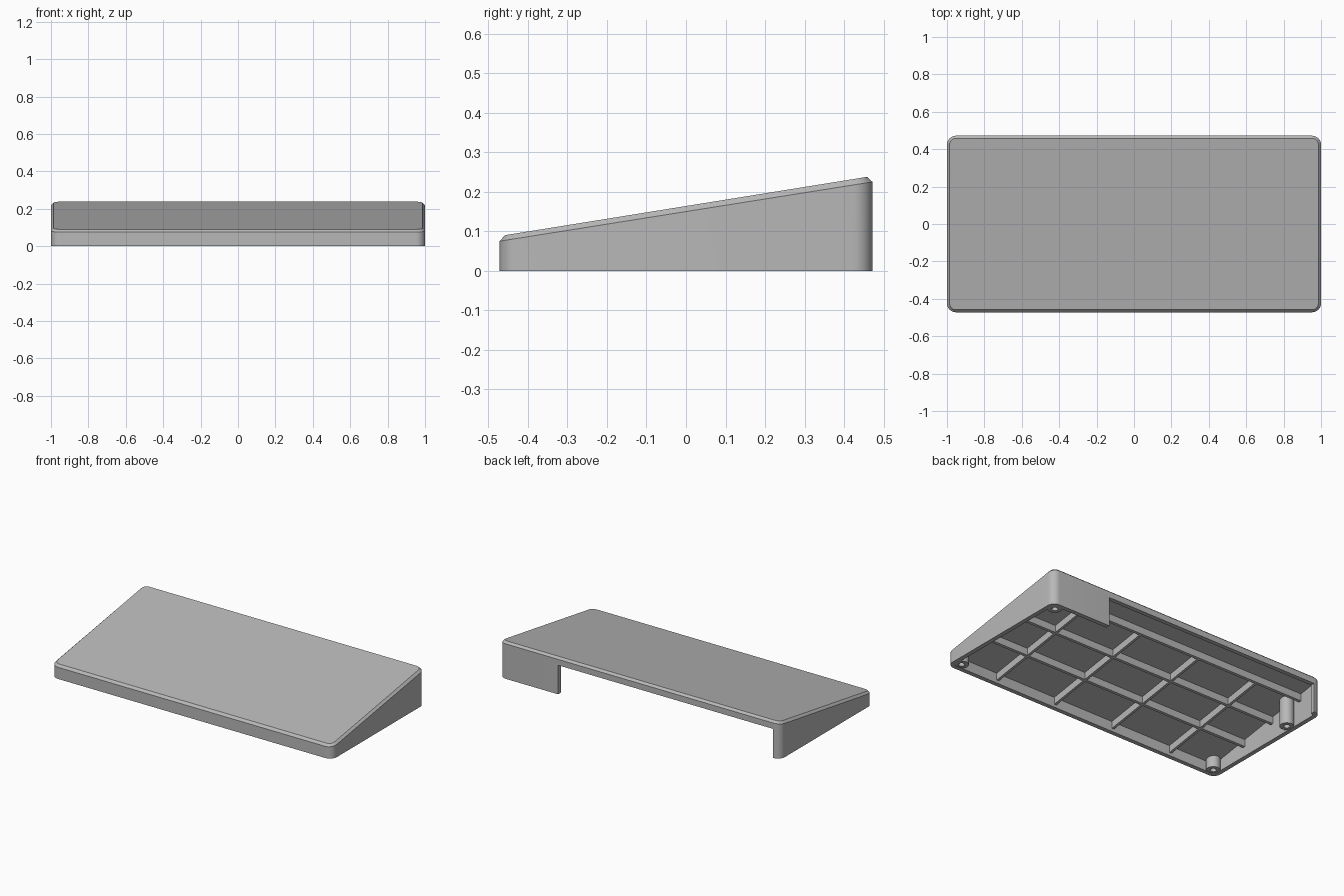
import bpy, bmesh, math

if "Cube" in bpy.data.objects:
    bpy.data.objects.remove(bpy.data.objects["Cube"], do_unlink=True)

HX, HY, WALL, RADIUS = 1.0, 0.472, 0.028, 0.048

grey = bpy.data.materials.new("light grey plastic")
grey.use_nodes = True
colour = (0.48, 0.48, 0.48, 1)
grey.diffuse_color = colour
grey.node_tree.nodes["Principled BSDF"].inputs["Base Color"].default_value = colour


def edge(y):
    return 0.150 + 0.159 * y


def top(y):
    return 0.164 + 0.161 * y


def ceiling(y):
    return top(y) - 0.028


def rounded_loop(bm, hx, hy, r, height, steps=8):
    """Rounded rectangle whose height follows a function of y."""
    verts = []
    for i, (sx, sy) in enumerate([(1, 1), (-1, 1), (-1, -1), (1, -1)]):
        for k in range(steps + 1):
            a = math.pi / 2 * (i + k / steps)
            x = sx * (hx - r) + r * math.cos(a)
            y = sy * (hy - r) + r * math.sin(a)
            verts.append(bm.verts.new((x, y, height(y))))
    return verts


def bridge(bm, a, b):
    n = len(a)
    for i in range(n):
        j = (i + 1) % n
        bm.faces.new((a[i], a[j], b[j], b[i]))


def finish(name, bm):
    bmesh.ops.recalc_face_normals(bm, faces=bm.faces)
    mesh = bpy.data.meshes.new(name)
    bm.to_mesh(mesh)
    bm.free()
    mesh.materials.append(grey)
    obj = bpy.data.objects.new(name, mesh)
    bpy.context.collection.objects.link(obj)
    return obj


def activate(obj):
    bpy.ops.object.select_all(action='DESELECT')
    obj.select_set(True)
    bpy.context.view_layer.objects.active = obj


def smooth(obj):
    activate(obj)
    bpy.ops.object.shade_smooth_by_angle(angle=math.radians(25))


def sloped_box(name, x0, x1, y0, y1, low, high):
    """Box whose bottom and top follow functions of y."""
    bm = bmesh.new()
    corners = [(x0, y0), (x1, y0), (x1, y1), (x0, y1)]
    lower = [bm.verts.new((x, y, low(y))) for x, y in corners]
    upper = [bm.verts.new((x, y, high(y))) for x, y in corners]
    bridge(bm, lower, upper)
    bm.faces.new(lower)
    bm.faces.new(upper)
    return finish(name, bm)


# Hollow wedge shell with a chamfered top edge
bm = bmesh.new()
inset = 0.014
loops = [
    rounded_loop(bm, HX - WALL, HY - WALL, RADIUS - WALL, ceiling),
    rounded_loop(bm, HX - WALL, HY - WALL, RADIUS - WALL, lambda y: 0),
    rounded_loop(bm, HX, HY, RADIUS, lambda y: 0),
    rounded_loop(bm, HX, HY, RADIUS, edge),
    rounded_loop(bm, HX - inset, HY - inset, RADIUS - inset, top),
]
for a, b in zip(loops, loops[1:]):
    bridge(bm, a, b)
bm.faces.new(loops[0])
bm.faces.new(loops[-1])
shell = finish("wedge_shell", bm)

# Wide opening in the back wall
cutter = sloped_box("opening_cutter", -0.95, 0.58, 0.40, 0.60,
                    lambda y: -0.1, lambda y: 0.187)
cutter.hide_render = True
cut = shell.modifiers.new("back_opening", 'BOOLEAN')
cut.operation = 'DIFFERENCE'
cut.solver = 'EXACT'
cut.object = cutter
activate(shell)
bpy.ops.object.modifier_apply(modifier=cut.name)
bpy.data.objects.remove(cutter, do_unlink=True)
smooth(shell)

# Stiffening ribs under the top
HALF, DEPTH = 0.008, 0.045


def rib_low(y):
    return ceiling(y) - DEPTH


def rib_high(y):
    return ceiling(y) + 0.008


for i, y in enumerate((-0.18, 0.07, 0.32)):
    sloped_box(f"cross_rib_{i + 1}", -HX + 0.015, HX - 0.015, y - HALF, y + HALF,
               rib_low, rib_high)
for i in range(4):
    x = -0.645 + 0.43 * i
    sloped_box(f"long_rib_{i + 1}", x - HALF, x + HALF, -HY + 0.015, 0.32,
               rib_low, rib_high)


# Screw posts, the one beside the opening set further forward
def screw_post(name, x, y, outer=0.042, hole=0.018, sides=32):
    bm = bmesh.new()
    rings = []
    for r, up in ((outer, True), (outer, False), (hole, False), (hole, True)):
        ring = []
        for k in range(sides):
            a = 2 * math.pi * k / sides
            py = y + r * math.sin(a)
            ring.append(bm.verts.new((x + r * math.cos(a), py,
                                      rib_high(py) if up else 0.002)))
        rings.append(ring)
    for a, b in zip(rings, rings[1:] + rings[:1]):
        bridge(bm, a, b)
    smooth(finish(name, bm))


screw_post("front_left_post", 0.94, -0.415)
screw_post("front_right_post", -0.94, -0.415)
screw_post("back_left_post", 0.94, 0.415)
screw_post("back_right_post", -0.94, 0.24)
